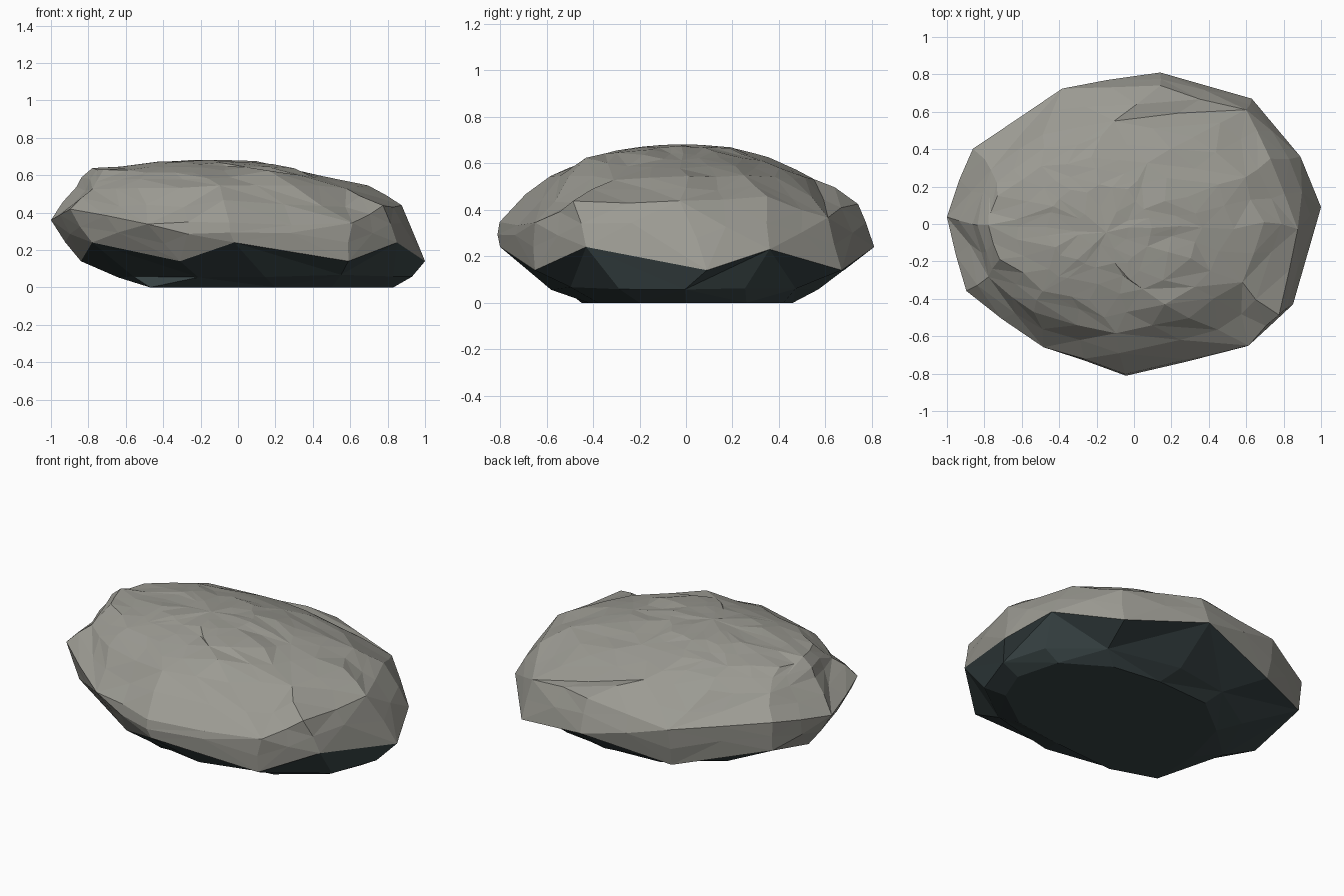
import bpy, bmesh, math, random
from mathutils import Vector

random.seed(7)
if "Cube" in bpy.data.objects:
    bpy.data.objects.remove(bpy.data.objects["Cube"], do_unlink=True)


def material(name, rgb):
    mat = bpy.data.materials.new(name)
    mat.use_nodes = True
    mat.diffuse_color = (*rgb, 1)
    shader = next(n for n in mat.node_tree.nodes if n.type == 'BSDF_PRINCIPLED')
    shader.inputs["Base Color"].default_value = (*rgb, 1)
    shader.inputs["Roughness"].default_value = 0.9
    return mat


SIDES = 12
bm = bmesh.new()


def oval(z, x0, x1, y0, y1, wobble):
    """A chipped oval ring that reaches the given extents."""
    points = []
    for i in range(SIDES):
        a = math.tau * i / SIDES
        if i % 3:
            a += random.uniform(-wobble, wobble)
        points.append(((x0 + x1) / 2 + math.cos(a) * (x1 - x0) / 2,
                       (y0 + y1) / 2 + math.sin(a) * (y1 - y0) / 2,
                       z + random.uniform(-wobble, wobble) * 0.1))
    return points


# Flat underside, broadest towards the front left corner
foot = [(.83, 0), (.76, .26), (.5, .42), (.2, .46), (-.14, .44), (-.38, .25),
        (-.46, -.05), (-.47, -.36), (-.2, -.45), (.2, -.42), (.5, -.38), (.75, -.2)]
# Zigzag waterline where the dark base meets the pale stone
waterline = [(1, .09, .14), (.89, .36, .23), (.63, .67, .14), (.14, .81, .24),
             (-.38, .68, .14), (-.85, .39, .24), (-.84, .03, .14), (-.78, -.4, .24),
             (-.31, -.62, .14), (-.02, -.8, .24), (.59, -.65, .14), (.85, -.43, .24)]
# Shoulder where the sides turn into the dome
shoulder = [(.88, -.01, .43), (.73, .35, .44), (.58, .62, .36), (.14, .73, .43),
            (-.39, .71, .36), (-.86, .39, .42), (-1, .05, .36), (-.89, -.36, .42),
            (-.48, -.65, .34), (-.04, -.79, .34), (.6, -.64, .34), (.77, -.47, .44)]

layers = [[(x, y, 0) for x, y in foot],
          oval(.06, -.64, .93, -.58, .57, .08),
          waterline, shoulder,
          oval(.53, -.87, .68, -.57, .56, .06),
          oval(.62, -.79, .35, -.4, .36, .06),
          oval(.665, -.48, .1, -.22, .2, .06)]
rings = [[bm.verts.new(p) for p in layer] for layer in layers]

# Loft the layers with alternating triangles; the two lowest bands are dark
for level, (low, high) in enumerate(zip(rings, rings[1:])):
    for i in range(SIDES):
        j = (i + 1) % SIDES
        a, b, c, d = low[i], low[j], high[j], high[i]
        tris = ((a, b, c), (a, c, d)) if (i + level) % 2 else ((a, b, d), (b, c, d))
        for tri in tris:
            bm.faces.new(tri).material_index = 1 if level < 2 else 0
bm.faces.new(rings[0][::-1]).material_index = 1
peak = bm.verts.new((-.15, -.03, .682))
for i in range(SIDES):
    bm.faces.new((rings[-1][i], rings[-1][(i + 1) % SIDES], peak))
bmesh.ops.recalc_face_normals(bm, faces=bm.faces)

# Break the pale stone into smaller facets and chip them
fixed = set(rings[2] + rings[3])
upper = [e for e in bm.edges if all(f.material_index == 0 for f in e.link_faces)]
bmesh.ops.subdivide_edges(bm, edges=upper, cuts=1, use_grid_fill=True)
bmesh.ops.triangulate(bm, faces=[f for f in bm.faces if f.material_index == 0])
bm.normal_update()
# Broad swellings (positive) and hollows (negative): centre, reach, height
swells = [(Vector((.2, -.36, .58)), .3, .04), (Vector((-.04, -.68, .44)), .2, .03),
          (Vector((-.85, -.15, .48)), .18, -.015), (Vector((.25, .66, .46)), .2, -.01)]
moves = {}
for v in bm.verts:
    if v in fixed or any(f.material_index for f in v.link_faces):
        continue
    push = random.uniform(.0, .016) if v.co.z < .6 else random.uniform(-.003, .006)
    slide = Vector((random.uniform(-.02, .02), random.uniform(-.02, .02), 0))
    slide -= v.normal * slide.dot(v.normal)
    for centre, reach, height in swells:
        push += height * max(0, 1 - (v.co - centre).length / reach)
    moves[v] = v.normal * push + slide
for v, offset in moves.items():
    v.co += offset
    v.co.x = max(-1, min(1, v.co.x))

mesh = bpy.data.meshes.new("boulder")
bm.to_mesh(mesh)
bm.free()
mesh.materials.append(material("pale grey stone", (.33, .325, .29)))
mesh.materials.append(material("dark wet stone", (.04, .058, .06)))
boulder = bpy.data.objects.new("boulder", mesh)
bpy.context.collection.objects.link(boulder)
